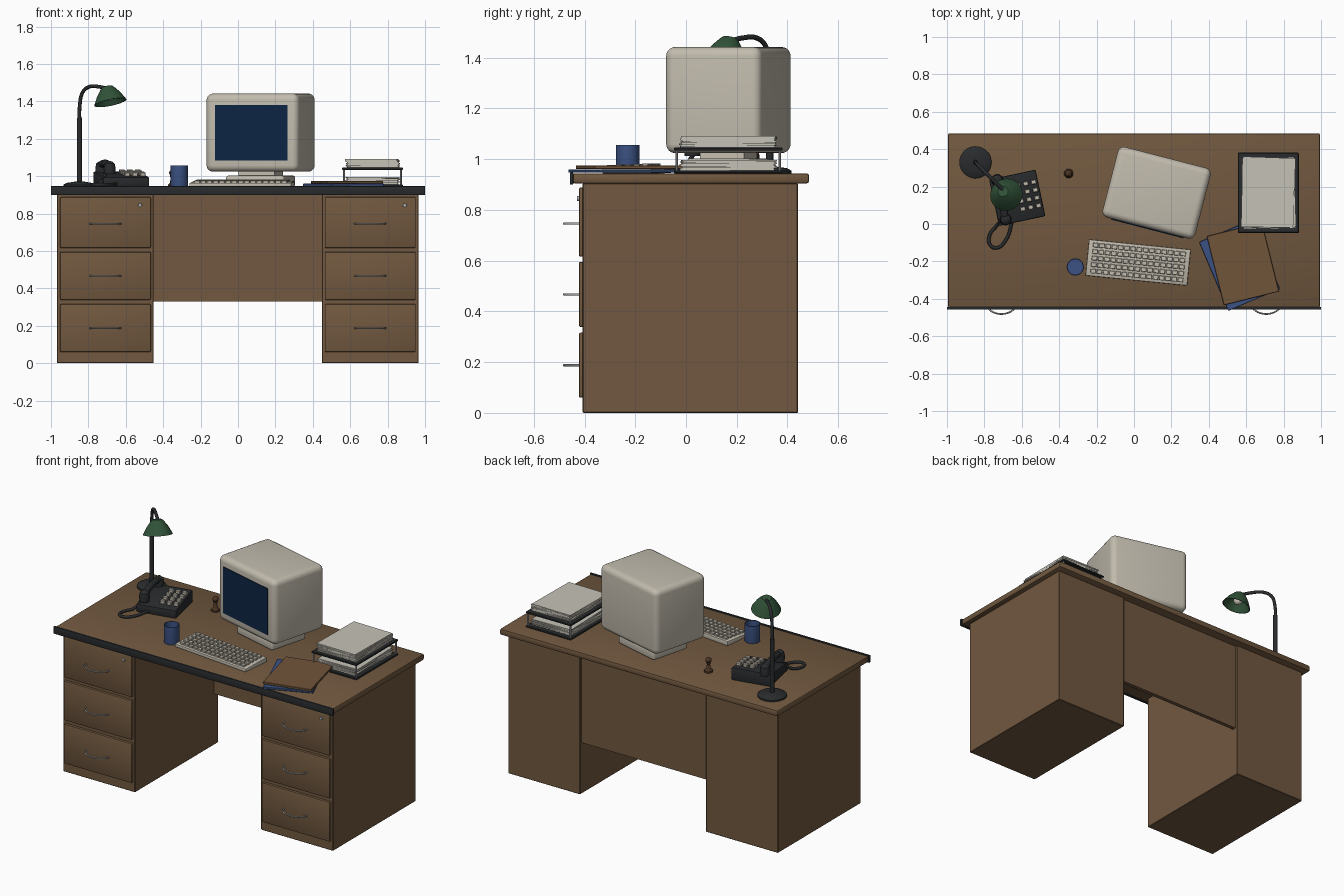
import bpy, bmesh, math, random
from mathutils import Matrix, Vector

if "Cube" in bpy.data.objects:
    bpy.data.objects.remove(bpy.data.objects["Cube"])

random.seed(4)

def material(name, r, g, b):
    m = bpy.data.materials.new(name)
    m.diffuse_color = (r, g, b, 1)
    m.use_nodes = True
    m.node_tree.nodes["Principled BSDF"].inputs["Base Color"].default_value = m.diffuse_color
    return m

WOOD = material("brown wood", 0.165, 0.098, 0.05)
DARK = material("charcoal plastic", 0.022, 0.024, 0.026)
BEIGE = material("beige plastic", 0.54, 0.50, 0.42)
PAPER = material("paper", 0.56, 0.54, 0.47)
BLUE = material("blue", 0.045, 0.085, 0.23)
GREEN = material("lamp green", 0.03, 0.085, 0.04)
SCREEN = material("screen navy", 0.004, 0.018, 0.055)
METAL = material("grey metal", 0.42, 0.42, 0.42)
PAWN = material("dark wood", 0.07, 0.035, 0.018)
TAN = material("folder brown", 0.165, 0.09, 0.042)

def frame(x, y, deg=0, z=0):
    return Matrix.Translation((x, y, z)) @ Matrix.Rotation(math.radians(deg), 4, 'Z')

def finish(name, bm, mat, matrix=Matrix()):
    bmesh.ops.recalc_face_normals(bm, faces=bm.faces[:])
    me = bpy.data.meshes.new(name)
    bm.to_mesh(me)
    bm.free()
    me.shade_smooth()
    me.set_sharp_from_angle(angle=math.radians(35))
    me.materials.append(mat)
    ob = bpy.data.objects.new(name, me)
    ob.matrix_world = matrix
    bpy.context.collection.objects.link(ob)
    return ob

def boxes(name, items, mat, matrix=Matrix(), bevel=0.0, seg=2, drop=0.0):
    """items: (x0, x1, y0, y1, z0, z1[, degrees]); drop lowers the front top edge"""
    bm = bmesh.new()
    for it in items:
        x0, x1, y0, y1, z0, z1 = it[:6]
        m = frame((x0 + x1) / 2, (y0 + y1) / 2, it[6] if len(it) > 6 else 0, (z0 + z1) / 2)
        vs = bmesh.ops.create_cube(bm, size=1)["verts"]
        for v in vs:
            v.co = Vector((v.co.x * (x1 - x0), v.co.y * (y1 - y0), v.co.z * (z1 - z0)))
            if v.co.y < 0 and v.co.z > 0:
                v.co.z -= drop
            v.co = m @ v.co
    if bevel:
        bmesh.ops.bevel(bm, geom=bm.edges[:], offset=bevel, segments=seg, profile=0.5,
                        affect='EDGES', clamp_overlap=True)
    return finish(name, bm, mat, matrix)

def lathe(name, profile, mat, matrix, steps=32):
    bm = bmesh.new()
    vs = [bm.verts.new((r, 0, z)) for r, z in profile]
    es = [bm.edges.new(p) for p in zip(vs, vs[1:])]
    bmesh.ops.spin(bm, geom=vs + es, cent=(0, 0, 0), axis=(0, 0, 1),
                   angle=math.tau, steps=steps, use_duplicate=False)
    bmesh.ops.remove_doubles(bm, verts=bm.verts[:], dist=1e-5)
    return finish(name, bm, mat, matrix)

def tube(name, pts, radius, mat, matrix=Matrix()):
    cu = bpy.data.curves.new(name, 'CURVE')
    cu.dimensions = '3D'
    cu.bevel_depth, cu.bevel_resolution, cu.resolution_u = radius, 3, 6
    cu.use_fill_caps = True
    sp = cu.splines.new('BEZIER')
    sp.bezier_points.add(len(pts) - 1)
    for b, p in zip(sp.bezier_points, pts):
        b.co = p
        b.handle_left_type = b.handle_right_type = 'AUTO'
    cu.materials.append(mat)
    ob = bpy.data.objects.new(name, cu)
    ob.matrix_world = matrix
    bpy.context.collection.objects.link(ob)

TOP = 0.944

# Desk top, edge strip and back panel
boxes("desk_top", [(-0.995, 0.995, -0.447, 0.485, 0.904, TOP)], WOOD, bevel=0.01)
boxes("front_edge_strip", [(-1, 1, -0.458, -0.444, 0.9, 0.947)], DARK, bevel=0.003)
boxes("modesty_panel", [(-0.46, 0.46, 0.40, 0.425, 0.33, 0.905)], WOOD)

# Pedestals with three drawers each
for side, cx in (("left", -0.709), ("right", 0.707)):
    boxes(side + "_pedestal", [(cx - 0.258, cx + 0.258, -0.407, 0.441, 0, 0.905)], WOOD, bevel=0.003, seg=1)
    for i, z in enumerate((0.188, 0.467, 0.752)):
        h = 0.136 if i == 2 else 0.128
        boxes(f"{side}_drawer_{i + 1}", [(cx - 0.243, cx + 0.243, -0.422, -0.40, z - h, z + h)],
              WOOD, bevel=0.006)
        arc = [(cx + 0.083 * math.cos(a), -0.417 - 0.064 * math.sin(a), z - (0.006 if i == 2 else 0))
               for a in [math.pi * k / 8 for k in range(9)]]
        tube(f"{side}_handle_{i + 1}", arc, 0.0045, METAL)
    lathe(side + "_lock", [(0, 0.008), (0.009, 0.008), (0.011, 0), (0.011, -0.01), (0, -0.01)], METAL,
          Matrix.Translation((cx + 0.185, -0.421, 0.845)) @ Matrix.Rotation(math.pi / 2, 4, 'X'), 16)

# Monitor
mon = frame(0.121, 0.167, -14.5)
boxes("monitor_case", [(-0.256, 0.256, -0.195, 0.195, 1.024, 1.442)], BEIGE, mon, 0.035, 5)
boxes("monitor_screen", [(-0.2, 0.2, -0.2, -0.192, 1.083, 1.382)], SCREEN, mon)
boxes("monitor_base", [(-0.16, 0.16, -0.13, 0.13, TOP, 1.003)], BEIGE, mon, 0.012, 3)
boxes("monitor_neck", [(-0.1, 0.1, -0.09, 0.09, 1.0, 1.03)], BEIGE, mon)

# Keyboard
kb = frame(0.022, -0.206, -5.7)
boxes("keyboard_body", [(-0.273, 0.273, -0.097, 0.097, TOP, 0.974)], BEIGE, kb, 0.004, 2, drop=0.01)
keys = []
for r in range(5):
    for c in range(15):
        x, y, z = (c - 7) * 0.0335, (r - 2) * 0.035, 0.969 + (r - 2) * 0.0018
        keys.append((x - 0.0145, x + 0.0145, y - 0.012, y + 0.012, z - 0.005, z + 0.011))
boxes("keyboard_keys", keys, BEIGE, kb, 0.002, 1)

# Mug
lathe("mug", [(0, 0), (0.045, 0), (0.046, 0.004), (0.046, 0.112), (0.041, 0.112), (0.041, 0.01), (0, 0.01)],
      BLUE, frame(-0.314, -0.23, 0, TOP))

# Small turned pawn
lathe("pawn", [(0, 0), (0.025, 0), (0.025, 0.01), (0.014, 0.022), (0.009, 0.05), (0.014, 0.054),
               (0.012, 0.06), (0.019, 0.072), (0.017, 0.083), (0.009, 0.091), (0, 0.093)],
      PAWN, frame(-0.35, 0.27, 0, TOP), 20)

# Desk lamp
lamp = frame(-0.848, 0.33, -45)
lathe("lamp_base", [(0, 0), (0.086, 0), (0.086, 0.01), (0.07, 0.02), (0.025, 0.027), (0, 0.027)],
      DARK, lamp @ Matrix.Translation((0, 0, TOP)))
lathe("lamp_post", [(0, 0.95), (0.014, 0.95), (0.014, 1.31), (0, 1.31)], DARK, lamp, 16)
tube("lamp_arm", [(0, 0, 1.29), (0.003, 0, 1.38), (0.022, 0, 1.445), (0.07, 0, 1.477),
                  (0.15, 0, 1.478), (0.215, 0, 1.466)], 0.01, DARK, lamp)
tilt = Vector((-0.2, 0.2, 0.96)).to_track_quat('Z', 'Y').to_matrix().to_4x4()
head = Matrix.Translation((-0.7, 0.174, 1.478)) @ tilt
lathe("lamp_shade", [(0, 0), (0.028, 0), (0.04, -0.012), (0.065, -0.045), (0.088, -0.088), (0.083, -0.088),
                     (0.06, -0.047), (0.036, -0.016), (0, -0.008)], GREEN, head)
lathe("lamp_bulb", [(0.028 * math.sin(a), -0.05 + 0.028 * math.cos(a))
                    for a in [math.pi * k / 8 for k in range(9)]], PAPER, head, 16)

# Telephone
ph = frame(-0.624, 0.14, 12)
boxes("phone_body", [(-0.127, 0.127, -0.127, 0.127, TOP, 1.026)], DARK, ph, 0.008, 2, drop=0.03)
buttons = []
for r in range(4):
    for c in range(3):
        x, y, z = 0.06 + (c - 1) * 0.043, 0.0 + (r - 1.5) * 0.043, 1.013 + (r - 1.5) * 0.005
        buttons.append((x - 0.014, x + 0.014, y - 0.012, y + 0.012, z - 0.012, z + 0.016))
boxes("phone_buttons", buttons, BEIGE, ph, 0.003, 1)
tube("handset_grip", [(-0.085, -0.11, 1.05), (-0.085, -0.06, 1.063), (-0.085, 0.06, 1.068),
                      (-0.085, 0.125, 1.06)], 0.02, DARK, ph)
for n, y in (("mouthpiece", -0.1), ("earpiece", 0.115)):
    lathe("handset_" + n, [(0, 0), (0.03, 0), (0.032, 0.03), (0.027, 0.055), (0.014, 0.067), (0, 0.069)],
          DARK, ph @ Matrix.Translation((-0.085, y, 1.012)), 20)
tube("phone_cord", [(-0.705, 0.03, 1.02), (-0.735, -0.01, 0.965), (-0.772, -0.06, 0.955), (-0.77, -0.11, 0.955),
                    (-0.735, -0.128, 0.955), (-0.685, -0.085, 0.955), (-0.65, 0.02, 0.96)], 0.009, DARK)

# Paper tray with two stacks of sheets
tray = frame(0.719, 0.167)
boxes("paper_tray", [(-0.162, 0.162, -0.214, 0.214, z, z + 0.012) for z in (TOP, 1.034)], DARK, tray, 0.003, 1)
for z0, n, name in ((TOP + 0.012, 8, "lower_papers"), (1.046, 9, "upper_papers")):
    sheets = []
    for i in range(n):
        dx, dy = random.uniform(-0.004, 0.004), random.uniform(-0.005, 0.005)
        z = z0 + i * 0.005
        sheets.append((dx - 0.139, dx + 0.139, dy - 0.186, dy + 0.186, z, z + 0.005, random.uniform(-2.2, 2.2)))
    boxes(name, sheets, PAPER, tray)
for i, (sx, sy) in enumerate(((-1, -1), (1, -1), (-1, 1), (1, 1))):
    lathe(f"tray_post_{i + 1}", [(0, TOP), (0.005, TOP), (0.005, 1.04), (0, 1.04)], METAL,
          tray @ Matrix.Translation((sx * 0.152, sy * 0.203, 0)), 10)

# Folders
boxes("blue_folder", [(-0.15, 0.15, -0.2, 0.2, 0.947, 0.96)], BLUE, frame(0.564, -0.222, 23), 0.002, 1)
boxes("brown_folder", [(-0.152, 0.152, -0.19, 0.19, 0.961, 0.975)], TAN, frame(0.582, -0.213, 14), 0.002, 1)
